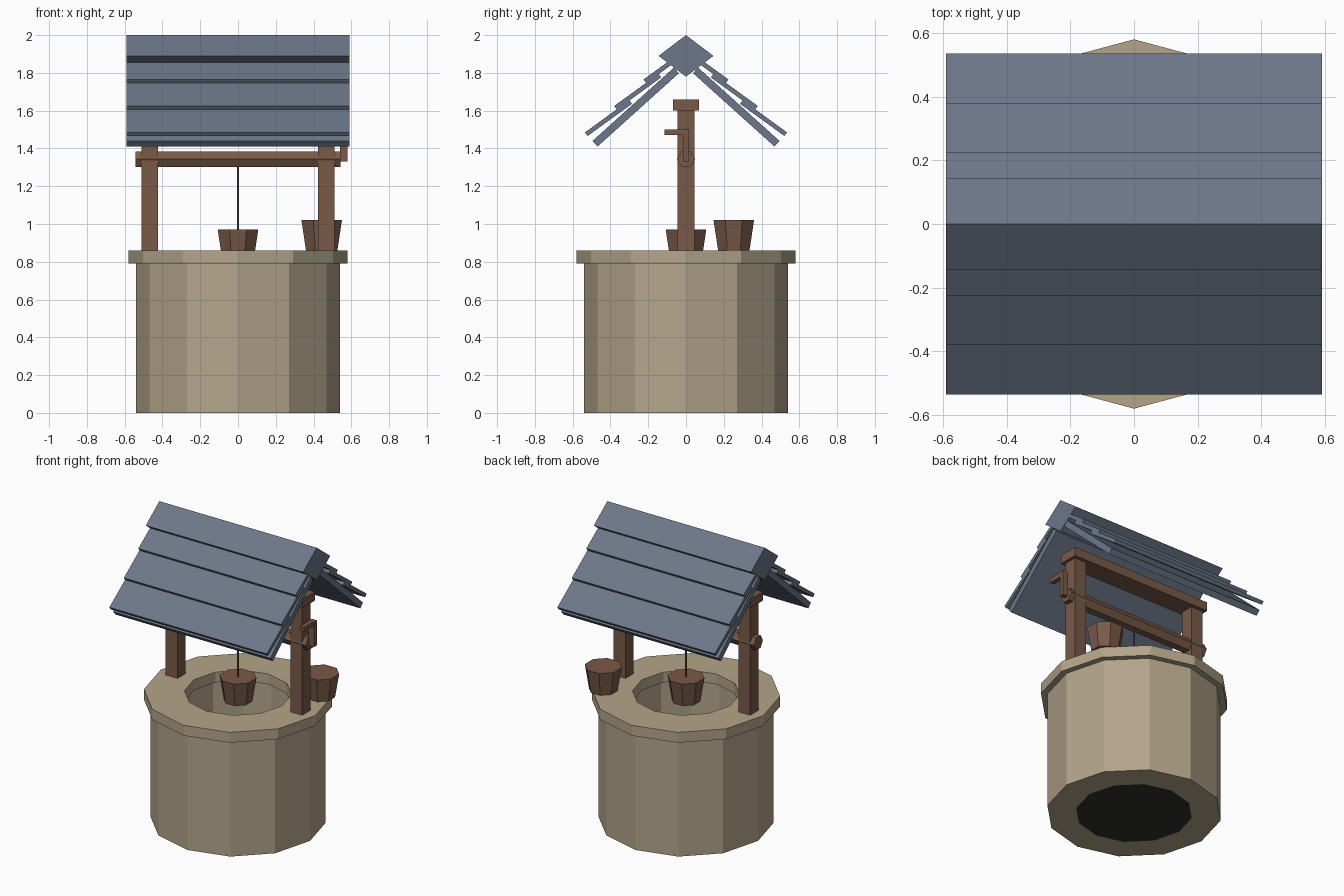
import bpy, bmesh, math
from mathutils import Matrix, Vector

if "Cube" in bpy.data.objects:
    bpy.data.objects.remove(bpy.data.objects["Cube"], do_unlink=True)


def make_material(name, rgb):
    mat = bpy.data.materials.new(name)
    mat.use_nodes = True
    color = (*rgb, 1)
    mat.diffuse_color = color
    mat.node_tree.nodes["Principled BSDF"].inputs["Base Color"].default_value = color
    return mat


STONE = make_material("sandy stone", (0.456, 0.376, 0.254))
WOOD = make_material("brown wood", (0.19, 0.10, 0.064))
SLATE = make_material("blue grey slate", (0.15, 0.184, 0.246))
DARK = make_material("dark pit", (0.03, 0.028, 0.023))


def finish(name, bm, mat):
    bmesh.ops.recalc_face_normals(bm, faces=bm.faces)
    mesh = bpy.data.meshes.new(name)
    bm.to_mesh(mesh)
    bm.free()
    mesh.materials.append(mat)
    obj = bpy.data.objects.new(name, mesh)
    bpy.context.collection.objects.link(obj)
    return obj


def box(name, low, high, mat):
    bm = bmesh.new()
    low, high = Vector(low), Vector(high)
    bmesh.ops.create_cube(bm, size=1)
    bmesh.ops.scale(bm, vec=high - low, verts=bm.verts)
    bmesh.ops.translate(bm, vec=(low + high) / 2, verts=bm.verts)
    return finish(name, bm, mat)


def frustum(name, sides, r_low, r_high, z_low, z_high, mat, center=(0, 0), turn=0):
    bm = bmesh.new()
    bmesh.ops.create_cone(bm, cap_ends=True, segments=sides, radius1=r_low,
                          radius2=r_high, depth=z_high - z_low)
    bmesh.ops.rotate(bm, matrix=Matrix.Rotation(turn, 3, 'Z'), verts=bm.verts)
    bmesh.ops.translate(bm, vec=(*center, (z_low + z_high) / 2), verts=bm.verts)
    return finish(name, bm, mat)


def ring(name, outer, inner, z_low, z_high, mat, sides=12):
    bm = bmesh.new()
    corners = ((outer, z_low), (outer, z_high), (inner, z_high), (inner, z_low))
    loops = []
    for i in range(sides):
        a = math.tau * i / sides
        loops.append([bm.verts.new((r * math.cos(a), r * math.sin(a), z)) for r, z in corners])
    for i in range(sides):
        a, b = loops[i], loops[(i + 1) % sides]
        for k in range(4):
            n = (k + 1) % 4
            bm.faces.new((a[k], b[k], b[n], a[n]))
    return finish(name, bm, mat)


def extrude_x(name, outline, x_low, x_high, mat):
    """Sweep a (y, z) outline along x."""
    bm = bmesh.new()
    face = bm.faces.new([bm.verts.new((x_low, y, z)) for y, z in outline])
    new = bmesh.ops.extrude_face_region(bm, geom=[face])["geom"]
    bmesh.ops.translate(bm, vec=(x_high - x_low, 0, 0),
                        verts=[v for v in new if isinstance(v, bmesh.types.BMVert)])
    return finish(name, bm, mat)


def roof_board(name, side, y, z, angle, length, thick):
    """Sloping board; (y, z) is the upper corner of its eave edge."""
    c, s = math.cos(angle), math.sin(angle)
    points = [(y, z), (y - length * c, z + length * s),
              (y - length * c - thick * s, z + length * s - thick * c),
              (y - thick * s, z - thick * c)]
    extrude_x(name, [(side * p, q) for p, q in points], -0.59, 0.59, SLATE)


# Stone well
ring("well_wall", 0.54, 0.36, 0, 0.79, STONE)
ring("well_rim", 0.58, 0.33, 0.79, 0.86, STONE)
frustum("well_bottom", 12, 0.36, 0.36, 0, 0.01, DARK, turn=math.pi / 6)

# Wooden frame
for side, label in ((1, "left"), (-1, "right")):
    x = side * 0.467
    box(label + "_post", (x - 0.044, -0.044, 0.86), (x + 0.044, 0.044, 1.61), WOOD)
box("top_beam", (-0.53, -0.068, 1.6), (0.53, 0.068, 1.66), WOOD)

# Winding axle and crank
AXLE_Z = 1.343
hexagon = [(0.048 * math.cos(math.tau * i / 6), AXLE_Z + 0.048 * math.sin(math.tau * i / 6))
           for i in range(6)]
extrude_x("axle", hexagon, -0.543, 0.543, WOOD)
box("crank_arm", (0.54, -0.015, 1.33), (0.58, 0.015, 1.5), WOOD)
box("crank_handle", (0.545, -0.115, 1.47), (0.575, -0.015, 1.5), WOOD)

# Rope and buckets
frustum("rope", 6, 0.007, 0.007, 0.96, AXLE_Z, WOOD)
for name, center, base in (("hanging_bucket", (0, 0), 0.81),
                           ("standing_bucket", (0.443, 0.253), 0.86)):
    frustum(name, 8, 0.09, 0.116, base, base + 0.16, WOOD, center, math.pi / 8)

# Roof
extrude_x("ridge_cap", [(0, 2), (0.145, 1.89), (0, 1.78), (-0.145, 1.89)], -0.59, 0.59, SLATE)
for side, label in ((1, "back"), (-1, "front")):
    roof_board(label + "_roof_slab", side, 0.495, 1.44, math.radians(42), 0.58, 0.04)
    for row in range(3):
        roof_board(f"{label}_shingle_{row + 1}", side, 0.535 - 0.155 * row,
                   1.485 + 0.14 * row, math.radians(36), 0.29 if row < 2 else 0.2, 0.024)
